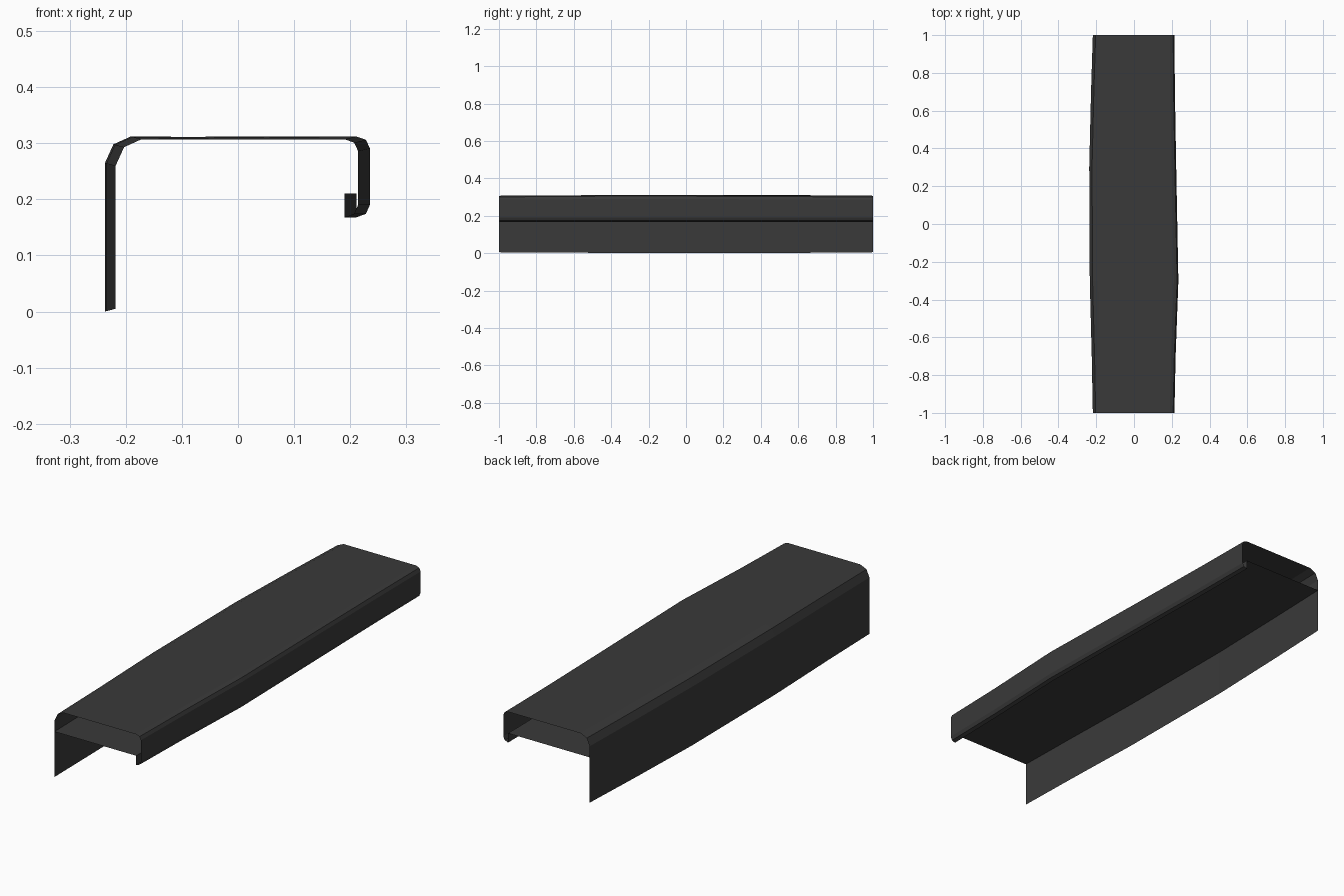
import bpy
import bmesh

old = bpy.data.objects.get("Cube")
if old:
    bpy.data.objects.remove(old, do_unlink=True)

# One charcoal colour for the whole cover
charcoal = bpy.data.materials.new("charcoal")
charcoal.use_nodes = True
color = (0.042, 0.042, 0.042, 1)
charcoal.diffuse_color = color
charcoal.node_tree.nodes["Principled BSDF"].inputs["Base Color"].default_value = color

# Stations along the length: y, left-edge bulge, right-edge bulge
stations = [(-1, 0, 0), (-0.7, 0.3, 0.3), (-0.3, 0.85, 1),
            (0.3, 1, 0.45), (0.7, 0.5, 0.12), (1, 0, 0)]

# Folded section: tall wall, rounded corner, top, short wall, turned-up lip
section = [(-0.218, 0.005), (-0.218, 0.26), (-0.203, 0.293), (-0.172, 0.307),
           (0.19, 0.307), (0.207, 0.301), (0.214, 0.286), (0.214, 0.19),
           (0.207, 0.174), (0.19, 0.168), (0.19, 0.21)]
panel_section = [(-0.218, 0.21), (0.19, 0.21)]


def loft(name, profile, raise_height):
    """Sweep an open profile along the stations, pushing its sides outward."""
    bm = bmesh.new()
    rows = []
    for y, low_side, high_side in stations:
        row = []
        for x, z in profile:
            amount = low_side if x < 0 else high_side
            shift = -0.019 * amount if x < 0 else 0.021 * amount
            lift = 0
            if raise_height:
                lift = 0.005 * amount if z > 0.25 else 0
                if z < 0.1:
                    lift = -0.005 * amount
            row.append(bm.verts.new((x + shift, y, z + lift)))
        rows.append(row)
    for a, b in zip(rows, rows[1:]):
        for i in range(len(profile) - 1):
            bm.faces.new((a[i], a[i + 1], b[i + 1], b[i]))
    # Outer surface faces up and outward
    bm.normal_update()
    top = max(bm.faces, key=lambda f: f.calc_center_median().z)
    if top.normal.z < 0:
        bmesh.ops.reverse_faces(bm, faces=bm.faces[:])
    mesh = bpy.data.meshes.new(name)
    bm.to_mesh(mesh)
    bm.free()
    mesh.materials.append(charcoal)
    obj = bpy.data.objects.new(name, mesh)
    bpy.context.collection.objects.link(obj)
    return obj


loft("folded_cover", section, True)
loft("inner_panel", panel_section, False)
